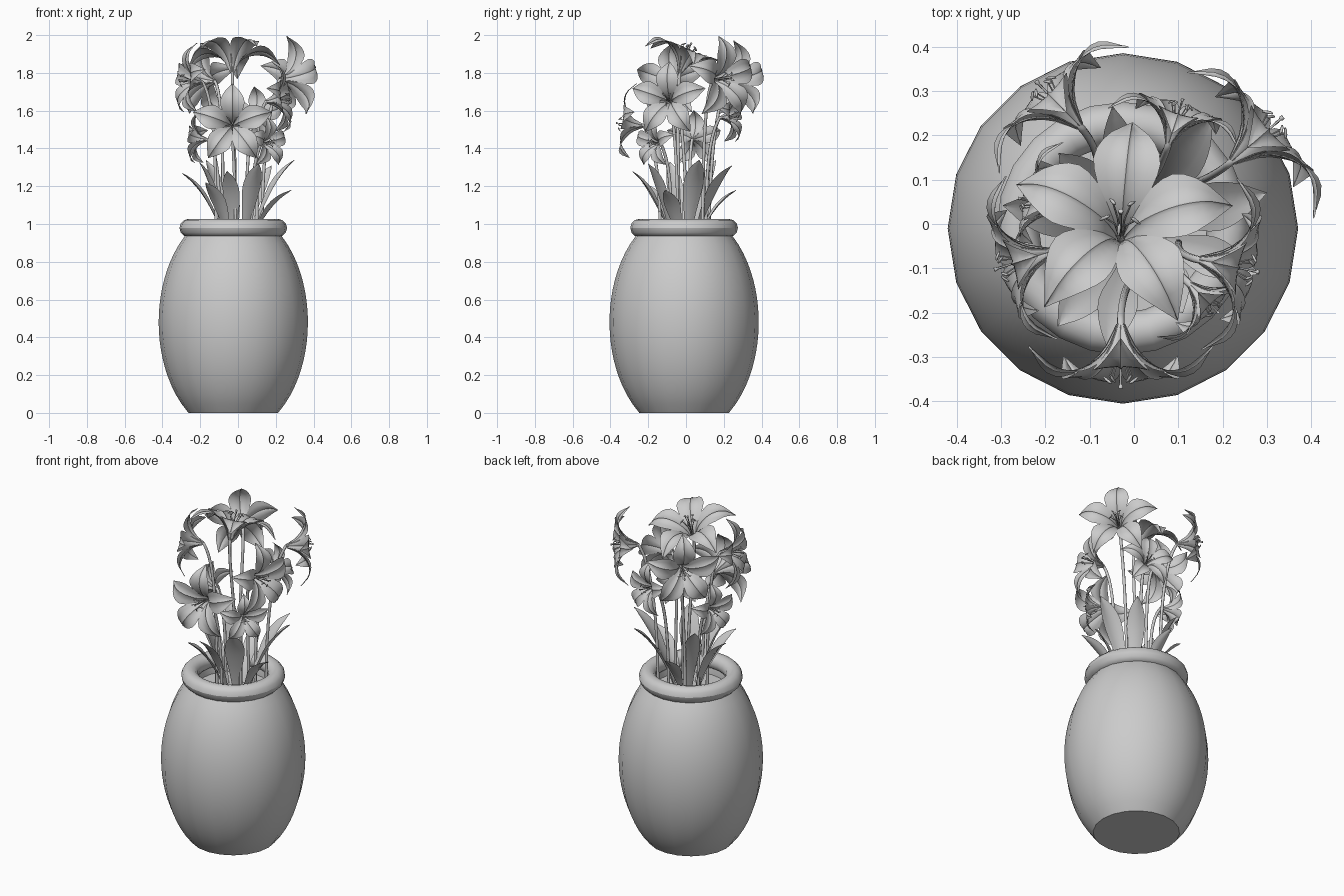
import bpy, math
from mathutils import Vector, Matrix

if "Cube" in bpy.data.objects:
    bpy.data.objects.remove(bpy.data.objects["Cube"])

CX, CY = -0.025, -0.01


def mesh_object(name, verts, faces, angle=40):
    me = bpy.data.meshes.new(name)
    me.from_pydata(verts, [], faces)
    me.update()
    ob = bpy.data.objects.new(name, me)
    bpy.context.collection.objects.link(ob)
    bpy.ops.object.select_all(action='DESELECT')
    ob.select_set(True)
    bpy.context.view_layer.objects.active = ob
    bpy.ops.object.shade_smooth_by_angle(angle=math.radians(angle))
    return ob


def lathe(profile, n=20):
    verts, faces = [], []
    for r, z in profile:
        for i in range(n):
            a = 2 * math.pi * i / n
            verts.append((CX + r * math.cos(a), CY + r * math.sin(a), z))
    for k in range(len(profile) - 1):
        for i in range(n):
            j = (i + 1) % n
            faces.append((k*n + i, k*n + j, (k+1)*n + j, (k+1)*n + i))
    return verts, faces


def sample(pts, t):
    """Catmull-Rom point on a short list of tuples, t in 0..1"""
    f = t * (len(pts) - 1)
    i = min(int(f), len(pts) - 2)
    u = f - i
    g = lambda k: Vector(pts[max(0, min(len(pts) - 1, k))])
    a, b, c, d = g(i - 1), g(i), g(i + 1), g(i + 2)
    return 0.5 * (2*b + (c - a)*u + (2*a - 5*b + 4*c - d)*u*u + (3*b - a - 3*c + d)*u**3)


def blade(path, cols, fold, rib, matrix, verts, faces, n=12):
    """Ribbed blade; path points are (out, up, half width)"""
    start = len(verts)
    for k in range(n + 1):
        r, h, w = sample(path, k / n)
        w = max(w, 0.0005)
        for u in cols:
            lift = fold * w * u * u + (rib if u == 0 else 0)
            verts.append(matrix @ Vector((r, w * u, h + lift)))
    m = len(cols)
    for k in range(n):
        for i in range(m - 1):
            a = start + k*m + i
            faces.append((a, a + m, a + m + 1, a + 1))


def tubes(name, splines, depth, res=2):
    """Bevelled curve; each spline is a list of (point, radius factor)"""
    cu = bpy.data.curves.new(name, 'CURVE')
    cu.dimensions = '3D'
    cu.bevel_depth, cu.bevel_resolution, cu.use_fill_caps = depth, res, True
    for pts in splines:
        sp = cu.splines.new('POLY')
        sp.points.add(len(pts) - 1)
        for p, (co, rad) in zip(sp.points, pts):
            p.co = (*co, 1)
            p.radius = rad
        sp.use_smooth = True
    ob = bpy.data.objects.new(name, cu)
    bpy.context.collection.objects.link(ob)


# Vase body: elliptical side, closed base, inner neck
prof = [(0.395 * math.sqrt(1 - ((z - 0.48) / 0.6) ** 2), z) for z in [0.94 * k / 20 for k in range(21)]]
v, f = lathe(prof + [(0.215, 0.99), (0.2, 0.94), (0.2, 0.88)])
f.append(tuple(reversed(range(20))))
mesh_object("vase", v, f)

# Rounded rim
ring = [(0.237 + 0.048 * math.cos(a), 0.979 + 0.048 * math.sin(a))
        for a in [2 * math.pi * k / 12 for k in range(13)]]
v, f = lathe(ring, 24)
mesh_object("vase_rim", v, f, 60)

# Soil
v, f = lathe([(0.205, 0.91)])
mesh_object("soil", v, [tuple(range(20))])

# Flowers: mouth centre, facing direction, size, roll in degrees
flowers = [
    ((-0.03, 0.01, 1.91), (0, 0.36, 0.93), 1.08, 174),
    ((-0.03, -0.325, 1.53), (0, -1, 0.1), 0.92, 0),
    ((-0.19, 0.29, 1.76), (-0.7, 0.72, 0.05), 0.9, 0),
    ((0.30, 0.21, 1.77), (0.75, 0.65, 0.05), 0.96, 0),
    ((-0.275, -0.09, 1.76), (-0.95, -0.3, 0.1), 0.85, 0),
    ((0.24, -0.10, 1.66), (0.97, -0.2, 0.12), 0.87, 0),
    ((0.17, -0.18, 1.43), (0.7, -0.7, 0.05), 0.6, 0),
    ((0.10, 0.25, 1.57), (0.3, 0.95, 0.1), 0.68, 0),
    ((-0.23, 0.05, 1.45), (-0.95, 0.25, 0.05), 0.65, 0),
]
petal = [(0.008, 0, 0.008), (0.035, 0.06, 0.028), (0.078, 0.1, 0.057),
         (0.13, 0.12, 0.07), (0.185, 0.11, 0.046), (0.238, 0.06, 0.0)]
stems = []
for n, (pos, face, s, roll) in enumerate(flowers):
    d = Vector(face).normalized()
    rot = d.to_track_quat('Z', 'Y').to_matrix().to_4x4()
    base = Vector(pos) - d * 0.11 * s
    M = Matrix.Translation(base) @ rot @ Matrix.Rotation(math.radians(roll), 4, 'Z') @ Matrix.Scale(s, 4)

    # Five ribbed, curled-back petals
    v, f = [], []
    for k in range(5):
        R = Matrix.Rotation(math.radians(90 + 72 * k), 4, 'Z')
        blade(petal, (-1, -0.6, -0.1, 0, 0.1, 0.6, 1), 0.12, 0.006, M @ R, v, f)
    mesh_object(f"lily_petals_{n}", v, f, 60)

    # Stamens with crosswise anthers, and a central pistil
    parts = [[(M @ Vector((0, 0, h)), r) for h, r in
              ((0, 1), (0.13, 0.9), (0.15, 1), (0.154, 2), (0.16, 1.8))]]
    for k in range(5):
        a = math.radians(54 + 72 * k)
        c, q = math.cos(a), math.sin(a)
        pt = lambda r, h: M @ Vector((r * c, r * q, h))
        parts.append([(pt(0.004, 0.02), 0.7), (pt(0.012, 0.09), 0.7), (pt(0.034, 0.14), 0.6)])
        parts.append([(pt(0.023, 0.146), 0.6), (pt(0.029, 0.143), 1.2),
                      (pt(0.038, 0.136), 1.2), (pt(0.044, 0.13), 0.6)])
    tubes(f"lily_stamens_{n}", parts, 0.003 * s, 1)

    # Stem bends at the top into the flower
    ground = Vector((pos[0] * 0.42, pos[1] * 0.42, 0.9))
    hand1 = ground + Vector((0, 0, (base.z - 0.9) * 0.6))
    hand2 = base - d * 0.06 - Vector((0, 0, 0.09))
    line = []
    for k in range(15):
        t = k / 14
        p = (ground*(1-t)**3 + hand1*3*t*(1-t)**2 + hand2*3*t*t*(1-t) + base*t**3)
        line.append((p, 1.0))
    line.append((base + d * 0.02, 0.8))
    stems.append(line)
tubes("flower_stems", stems, 0.0085)

# Pointed leaves: azimuth, tip reach, tip height, half width
leaves = [(15, 0.31, 1.34, 0.055), (55, 0.31, 1.31, 0.05), (100, 0.28, 1.18, 0.04),
          (135, 0.24, 1.34, 0.045), (170, 0.3, 1.27, 0.05), (200, 0.22, 1.33, 0.045),
          (232, 0.28, 1.22, 0.05), (258, 0.28, 1.28, 0.045), (300, 0.22, 1.32, 0.055),
          (340, 0.3, 1.18, 0.045)]
v, f = [], []
for az, reach, top, w in leaves:
    r0 = 0.07
    h, dr = top - 0.9, reach - 0.07
    path = [(r0, 0.9, 0.012), (r0 + 0.2*dr, 0.9 + 0.33*h, w*0.6),
            (r0 + 0.48*dr, 0.9 + 0.65*h, w),
            (r0 + 0.75*dr, 0.9 + 0.86*h, w*0.7), (reach, top, 0)]
    M = Matrix.Translation((0, -0.01, 0)) @ Matrix.Rotation(math.radians(az), 4, 'Z')
    blade(path, (-1, -0.5, 0, 0.5, 1), 0.4, -0.003, M, v, f)
mesh_object("leaves", v, f, 60)
